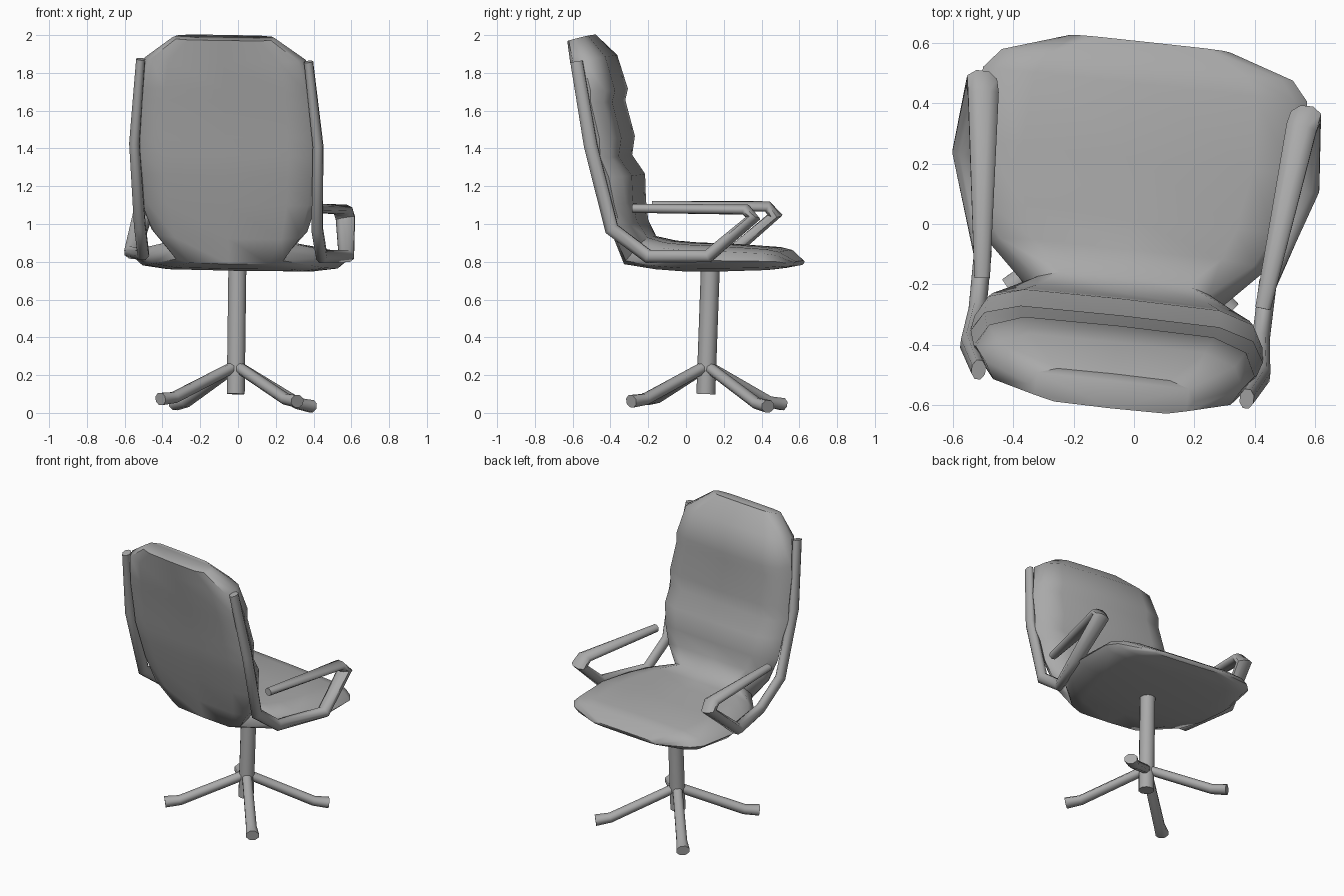
import bpy, bmesh, math
from mathutils import Vector, Matrix

cube = bpy.data.objects.get("Cube")
if cube:
    bpy.data.objects.remove(cube)

grey = bpy.data.materials.new("mid_grey")
grey.use_nodes = True
grey.diffuse_color = (0.4, 0.4, 0.4, 1)
grey.node_tree.nodes["Principled BSDF"].inputs["Base Color"].default_value = (0.4, 0.4, 0.4, 1)

# Whole chair is turned a little and leans slightly to one side
LEAN = Matrix.Identity(4)
LEAN[2][0] = -0.016
PLACE = LEAN @ Matrix.Translation((0, 0.12, 0)) @ Matrix.Rotation(math.radians(-6.2), 4, 'Z')


def loft(name, rings, matrix=PLACE, angle=60):
    """Skin a list of closed rings and cap both ends."""
    bm = bmesh.new()
    loops = [[bm.verts.new(matrix @ Vector(p)) for p in ring] for ring in rings]
    n = len(loops[0])
    for a, b in zip(loops, loops[1:]):
        for i in range(n):
            j = (i + 1) % n
            bm.faces.new((a[i], a[j], b[j], b[i]))
    bm.faces.new(loops[0])
    bm.faces.new(loops[-1])
    bmesh.ops.recalc_face_normals(bm, faces=bm.faces)
    mesh = bpy.data.meshes.new(name)
    bm.to_mesh(mesh)
    bm.free()
    obj = bpy.data.objects.new(name, mesh)
    bpy.context.collection.objects.link(obj)
    mesh.materials.append(grey)
    bpy.ops.object.select_all(action='DESELECT')
    obj.select_set(True)
    bpy.context.view_layer.objects.active = obj
    bpy.ops.object.shade_smooth_by_angle(angle=math.radians(angle))


def tube(name, path, sizes, side=(1, 0, 0), matrix=PLACE, sides=8):
    """Sweep an oval along a path; sizes are half width and half depth."""
    pts = [Vector(p) for p in path]
    rings = []
    for k, p in enumerate(pts):
        d_in = (p - pts[max(k - 1, 0)]).normalized()
        d_out = (pts[min(k + 1, len(pts) - 1)] - p).normalized()
        t = (d_in + d_out).normalized()
        stretch = 1.0
        if 0 < k < len(pts) - 1:
            stretch = min(1.6, 1 / max(t.dot(d_in), 0.1))
        s = Vector(side)
        s = (s - t * s.dot(t)).normalized()
        up = t.cross(s)
        w, h = sizes[k]
        ring = []
        for i in range(sides):
            a = math.tau * (i + 0.5) / sides
            ring.append(p + s * w * math.cos(a) + up * h * stretch * math.sin(a))
        rings.append(ring)
    loft(name, rings, matrix)


# Padded seat and back: front point (y, z), rear point (y, z), half width
sections = [
    ((0.485, 0.805), (0.475, 0.78), 0.27),
    ((0.41, 0.86), (0.41, 0.768), 0.485),
    ((0.345, 0.875), (0.345, 0.76), 0.54),
    ((0.10, 0.892), (0.10, 0.752), 0.565),
    ((-0.10, 0.9), (-0.10, 0.752), 0.52),
    ((-0.205, 0.91), (-0.25, 0.762), 0.46),
    ((-0.30, 0.935), (-0.43, 0.787), 0.31),
    ((-0.35, 1.02), (-0.475, 0.92), 0.415),
    ((-0.365, 1.12), (-0.525, 1.10), 0.465),
    ((-0.37, 1.26), (-0.57, 1.25), 0.48),
    ((-0.44, 1.36), (-0.595, 1.36), 0.487),
    ((-0.425, 1.46), (-0.615, 1.46), 0.487),
    ((-0.475, 1.65), (-0.66, 1.65), 0.472),
    ((-0.46, 1.71), (-0.675, 1.71), 0.465),
    ((-0.515, 1.89), (-0.71, 1.86), 0.43),
    ((-0.62, 2.0), (-0.735, 1.97), 0.275),
]
cross = [(-1, 0.55), (-0.92, 0.2), (-0.68, 0.02), (0, 0), (0.68, 0.02), (0.92, 0.2),
         (1, 0.55), (0.92, 0.85), (0.68, 0.98), (0, 1), (-0.68, 0.98), (-0.92, 0.85)]
rings = []
for front, rear, w in sections:
    f, r = Vector((0, *front)), Vector((0, *rear))
    rings.append([f.lerp(r, t) + Vector((u * w, 0, 0)) for u, t in cross])
loft("padded_seat_and_back", rings, angle=50)

# Side rails running into the armrests
rail = [(0.447, -0.655, 1.865), (0.489, -0.575, 1.42), (0.472, -0.465, 0.98),
        (0.475, -0.27, 0.835), (0.57, 0.06, 0.84), (0.54, 0.295, 1.04),
        (0.53, 0.255, 1.085), (0.468, -0.352, 1.09)]
rail_sizes = [(0.025, 0.035), (0.029, 0.038), (0.032, 0.038), (0.032, 0.036),
              (0.045, 0.034), (0.055, 0.028), (0.055, 0.028), (0.028, 0.026)]
for label, sign in (("right", 1), ("left", -1)):
    # The model faces the rear of the scene frame, so names follow +x as left
    side_name = "left" if sign > 0 else "right"
    tube(side_name + "_side_rail", [(sign * x, y, z) for x, y, z in rail], rail_sizes)

# Centre column
tube("centre_column", [(-0.012, 0.105, 0.1), (-0.003, 0.13, 0.8)], [(0.05, 0.05)] * 2,
     matrix=Matrix.Identity(4), sides=10)

# Four splayed legs on a slightly pitched base
TILT = Matrix.Identity(4)
TILT[2][0], TILT[2][1] = -0.02, -0.035
BASE = Matrix.Translation((-0.01, 0.11, 0)) @ TILT
for k in range(4):
    a = math.radians(39 + 90 * k)
    c, s = math.cos(a), math.sin(a)
    path = [(r * c, r * s, z) for r, z in ((0, 0.25), (0.42, 0.066), (0.515, 0.054))]
    tube("base_leg_%d" % (k + 1), path, [(0.032, 0.03), (0.036, 0.031), (0.044, 0.035)],
         side=(-s, c, 0), matrix=BASE)
